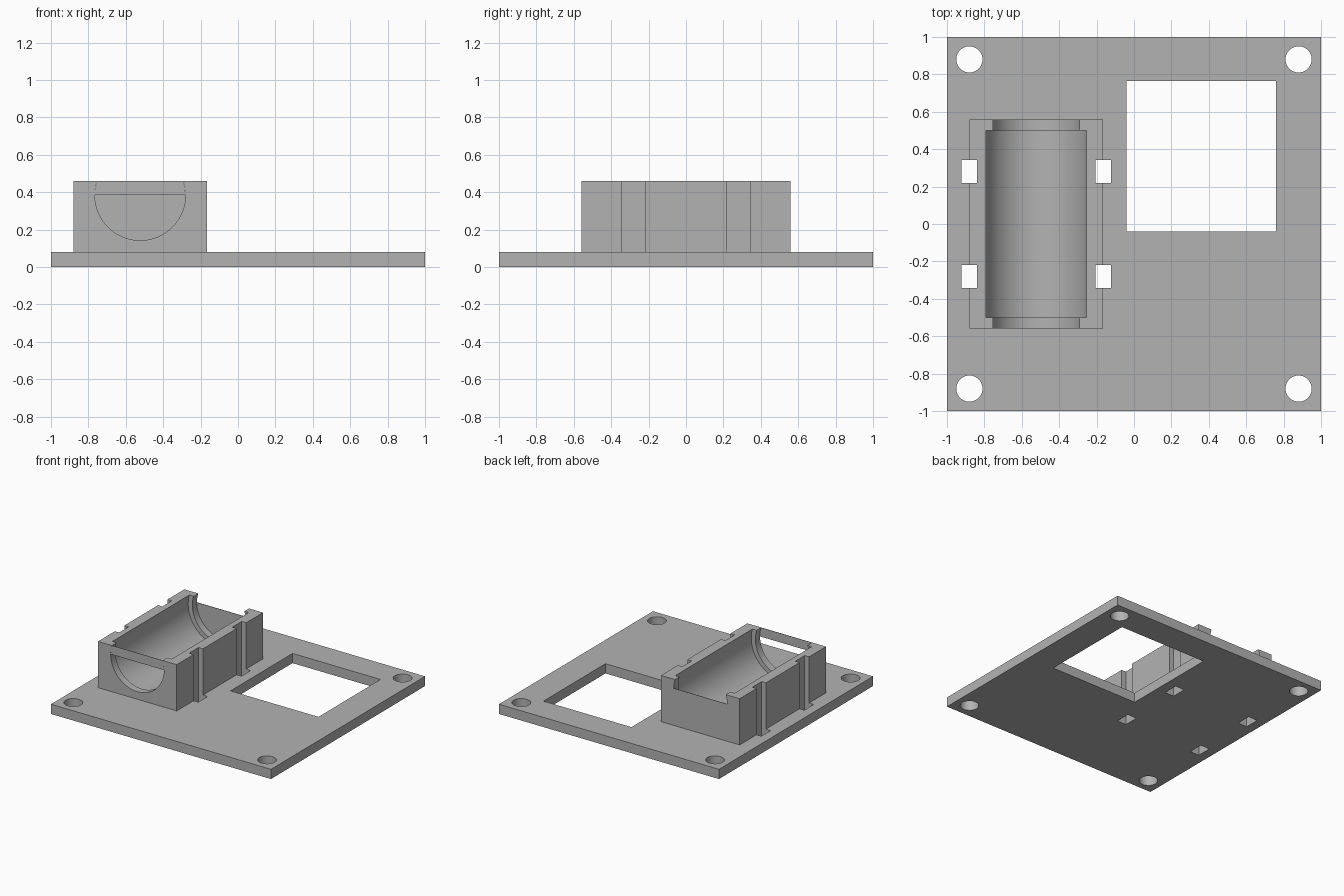
import bpy
import bmesh
from math import asin, cos, pi, radians, sin
from mathutils import Matrix, Vector

old = bpy.data.objects.get("Cube")
if old:
    bpy.data.objects.remove(old, do_unlink=True)

grey = bpy.data.materials.new("matte grey")
grey.use_nodes = True
grey.diffuse_color = (0.45, 0.45, 0.45, 1)
grey.node_tree.nodes["Principled BSDF"].inputs["Base Color"].default_value = grey.diffuse_color


def finish(name, bm):
    bmesh.ops.recalc_face_normals(bm, faces=bm.faces)
    mesh = bpy.data.meshes.new(name)
    bm.to_mesh(mesh)
    bm.free()
    mesh.materials.append(grey)
    obj = bpy.data.objects.new(name, mesh)
    bpy.context.collection.objects.link(obj)
    return obj


def box(name, low, high):
    low, high = Vector(low), Vector(high)
    bm = bmesh.new()
    bmesh.ops.create_cube(bm, size=1, matrix=Matrix.Translation((low + high) / 2)
                          @ Matrix.Diagonal((*(high - low), 1)))
    return finish(name, bm)


def cylinder(name, centre, radius, length, axis="Z", sides=64):
    bm = bmesh.new()
    turn = Matrix.Rotation(pi / 2, 4, "X") if axis == "Y" else Matrix.Identity(4)
    bmesh.ops.create_cone(bm, cap_ends=True, segments=sides, radius1=radius, radius2=radius,
                          depth=length, matrix=Matrix.Translation(centre) @ turn)
    return finish(name, bm)


def cut(target, cutters):
    for cutter in cutters:
        cutter.hide_render = True
        mod = target.modifiers.new("cut", "BOOLEAN")
        mod.operation, mod.solver, mod.object = "DIFFERENCE", "EXACT", cutter
    graph = bpy.context.evaluated_depsgraph_get()
    mesh = bpy.data.meshes.new_from_object(target.evaluated_get(graph))
    target.modifiers.clear()
    target.data = mesh
    for cutter in cutters:
        bpy.data.objects.remove(cutter, do_unlink=True)
    bpy.ops.object.select_all(action="DESELECT")
    target.select_set(True)
    bpy.context.view_layer.objects.active = target
    bpy.ops.object.shade_smooth_by_angle(angle=radians(30))


def strap_slots():
    return [box("slot_cutter", (x - 0.0415, y - 0.061, -0.1), (x + 0.0415, y + 0.061, 0.6))
            for x in (-0.882, -0.164) for y in (-0.28, 0.28)]


AXIS_X, AXIS_Z = -0.523, 0.385
TOP, BASE, END = 0.46, 0.08, 0.56
END_RADIUS = 0.2425

# Base plate with corner holes, square window and strap slots
plate = box("base_plate", (-1, -1, 0), (1, 1, BASE))
cutters = [cylinder("hole_cutter", (x, y, 0), 0.07, 1, sides=32)
           for x in (-0.88, 0.88) for y in (-0.88, 0.88)]
cutters.append(box("window_cutter", (-0.04, -0.04, -0.1), (0.76, 0.765, 0.3)))
cut(plate, cutters + strap_slots())

# Cradle block with a round trough and narrower openings at both ends
cradle = box("cradle", (-0.88, -END, BASE), (-0.165, END, TOP))
cut(cradle, [cylinder("trough_cutter", (AXIS_X, 0, AXIS_Z), 0.28, 1.0, "Y"),
             cylinder("end_cutter", (AXIS_X, 0, AXIS_Z), END_RADIUS, 1.4, "Y")] + strap_slots())


def end_skin(name, angles, y, depth):
    bm = bmesh.new()
    face = bm.faces.new([bm.verts.new((AXIS_X + END_RADIUS * cos(a), y,
                                       AXIS_Z + END_RADIUS * sin(a))) for a in angles])
    made = bmesh.ops.extrude_face_region(bm, geom=[face])["geom"]
    bmesh.ops.translate(bm, vec=(0, depth, 0),
                        verts=[v for v in made if isinstance(v, bmesh.types.BMVert)])
    return finish(name, bm)


# Thin skins: lower half of the back opening, bar over the front opening
rise = asin((TOP - AXIS_Z) / END_RADIUS)
end_skin("back_skin", [pi + pi * i / 32 for i in range(33)], END, -0.003)
end_skin("front_bar", [0, rise / 2, rise, pi - rise, pi - rise / 2, pi], -END, 0.003)
